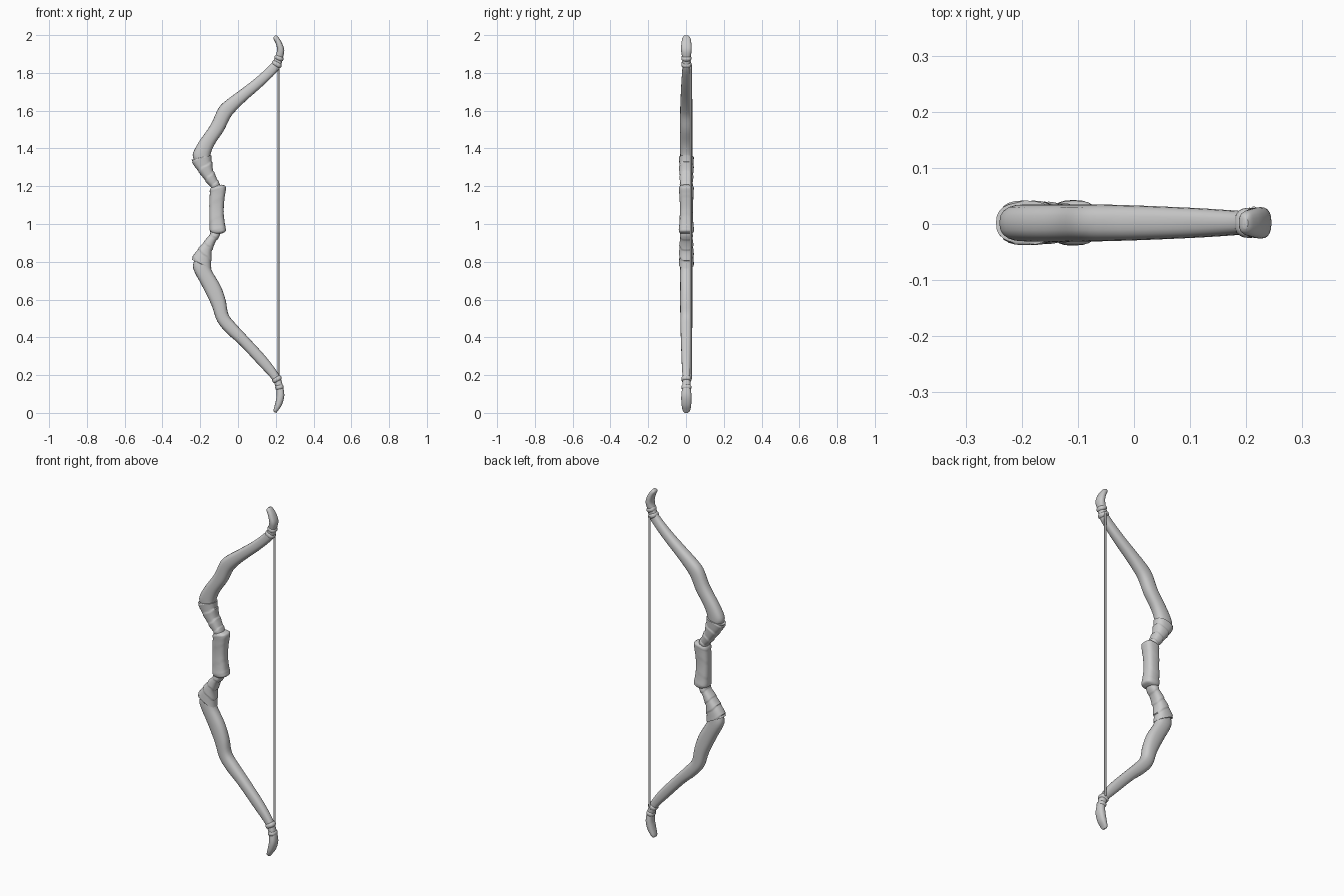
import bpy, bmesh, math
from mathutils import Vector


def curve_point(pts, u):
    """Catmull-Rom sample of a list of equal-length tuples, u in 0..1."""
    f = u * (len(pts) - 1)
    i = min(int(f), len(pts) - 2)
    t = f - i
    p0, p1, p2, p3 = (pts[max(0, min(len(pts) - 1, k))] for k in range(i - 1, i + 3))
    return [0.5 * (2 * b + (c - a) * t + (2 * a - 5 * b + 4 * c - d) * t * t
                   + (3 * b - a - 3 * c + d) * t ** 3)
            for a, b, c, d in zip(p0, p1, p2, p3)]


def loft(name, ribs, steps, sides=20, power=2.5, turns=0, ridge=0.0, cy=0.002, angle=50):
    """Skin over ribs (left x, left z, right x, right z, half depth); optional spiral ridges."""
    bm = bmesh.new()
    rings = []
    for s in range(steps + 1):
        u = s / steps
        lx, lz, rx, rz, d = curve_point(ribs, u)
        mid = Vector(((lx + rx) / 2, cy, (lz + rz) / 2))
        half = Vector(((rx - lx) / 2, 0, (rz - lz) / 2))
        ring = []
        for k in range(sides):
            a = 2 * math.pi * k / sides
            c, n = math.cos(a), math.sin(a)
            c = math.copysign(abs(c) ** (2 / power), c)
            n = math.copysign(abs(n) ** (2 / power), n)
            phase = (turns * u + 0.3 * math.cos(a)) % 1.0
            g = 1 + ridge * (phase - 0.5) if turns else 1
            ring.append(bm.verts.new(mid + half * c * g + Vector((0, d * n * g, 0))))
        rings.append(ring)
    for a, b in zip(rings, rings[1:]):
        for k in range(sides):
            j = (k + 1) % sides
            bm.faces.new((a[k], a[j], b[j], b[k]))
    bm.faces.new(rings[0])
    bm.faces.new(rings[-1])
    bmesh.ops.recalc_face_normals(bm, faces=bm.faces)
    me = bpy.data.meshes.new(name)
    bm.to_mesh(me)
    bm.free()
    ob = bpy.data.objects.new(name, me)
    bpy.context.collection.objects.link(ob)
    bpy.ops.object.select_all(action='DESELECT')
    ob.select_set(True)
    bpy.context.view_layer.objects.active = ob
    bpy.ops.object.shade_smooth_by_angle(angle=math.radians(angle))
    return ob


def binding(name, lx, lz, rx, rz, depth):
    """Rounded cord band around the limb."""
    across = Vector((rx - lx, rz - lz)).normalized()
    along = Vector((-across.y, across.x))
    ribs = []
    for off, grow in ((-0.013, -0.004), (-0.008, 0.002), (0, 0.004), (0.008, 0.002), (0.013, -0.004)):
        l = Vector((lx, lz)) + along * off - across * grow
        r = Vector((rx, rz)) + along * off + across * grow
        ribs.append((l.x, l.y, r.x, r.y, depth + grow))
    loft(name, ribs, 8)


# Upper limb, recurved tip to elbow to wrap
loft("upper_limb", [
    (0.194, 1.996, 0.203, 1.999, 0.010), (0.187, 1.984, 0.213, 1.990, 0.020),
    (0.200, 1.955, 0.231, 1.962, 0.026), (0.207, 1.920, 0.245, 1.920, 0.028),
    (0.195, 1.885, 0.235, 1.872, 0.022), (0.176, 1.850, 0.218, 1.820, 0.021),
    (0.100, 1.778, 0.138, 1.738, 0.026), (0.010, 1.708, 0.052, 1.662, 0.030),
    (-0.055, 1.660, 0.000, 1.612, 0.032), (-0.102, 1.615, -0.040, 1.565, 0.033),
    (-0.145, 1.525, -0.075, 1.495, 0.033), (-0.210, 1.430, -0.122, 1.425, 0.033),
    (-0.240, 1.365, -0.145, 1.372, 0.033), (-0.222, 1.325, -0.150, 1.335, 0.031)], 52)

# Lower limb, straighter than the upper one
loft("lower_limb", [
    (0.194, 0.003, 0.203, 0.000, 0.010), (0.188, 0.014, 0.212, 0.012, 0.020),
    (0.198, 0.055, 0.232, 0.042, 0.026), (0.205, 0.095, 0.245, 0.090, 0.027),
    (0.200, 0.135, 0.237, 0.145, 0.022), (0.178, 0.180, 0.215, 0.205, 0.021),
    (0.115, 0.248, 0.152, 0.292, 0.025), (0.010, 0.360, 0.052, 0.402, 0.029),
    (-0.060, 0.423, -0.008, 0.467, 0.031), (-0.110, 0.485, -0.050, 0.520, 0.032),
    (-0.140, 0.570, -0.065, 0.595, 0.033), (-0.188, 0.668, -0.092, 0.672, 0.033),
    (-0.237, 0.765, -0.140, 0.755, 0.033), (-0.225, 0.820, -0.150, 0.800, 0.031)], 52)

# Spiral wraps above and below the grip
loft("upper_wrap", [
    (-0.247, 1.340, -0.141, 1.364, 0.038), (-0.228, 1.302, -0.138, 1.325, 0.038),
    (-0.198, 1.262, -0.130, 1.283, 0.037), (-0.168, 1.222, -0.113, 1.245, 0.035),
    (-0.145, 1.195, -0.097, 1.212, 0.033), (-0.137, 1.170, -0.087, 1.180, 0.030)],
    48, 24, turns=4, ridge=-0.10)
loft("lower_wrap", [
    (-0.247, 0.812, -0.142, 0.764, 0.038), (-0.225, 0.850, -0.141, 0.810, 0.038),
    (-0.200, 0.882, -0.138, 0.855, 0.037), (-0.176, 0.912, -0.121, 0.900, 0.035),
    (-0.149, 0.947, -0.097, 0.938, 0.033), (-0.138, 0.985, -0.087, 0.975, 0.030)],
    48, 24, turns=4, ridge=-0.10)

# Waisted grip with faint wrapping
loft("grip", [
    (-0.130, 1.203, -0.085, 1.208, 0.028), (-0.147, 1.186, -0.064, 1.196, 0.039),
    (-0.150, 1.150, -0.069, 1.152, 0.037), (-0.152, 1.075, -0.076, 1.075, 0.034),
    (-0.151, 1.005, -0.070, 1.003, 0.037), (-0.148, 0.962, -0.064, 0.965, 0.040),
    (-0.130, 0.947, -0.085, 0.950, 0.030)], 48, 24, power=2.8, turns=5, ridge=0.03)

# Cord bands where the string meets the tips
binding("upper_tip_binding", 0.198, 1.887, 0.236, 1.870, 0.023)
binding("upper_string_binding", 0.185, 1.858, 0.226, 1.834, 0.023)
binding("lower_tip_binding", 0.201, 0.132, 0.237, 0.140, 0.023)
binding("lower_string_binding", 0.186, 0.167, 0.226, 0.190, 0.023)

# Bow string, running beside the limb tips
loft("bow_string", [(0.208, 0.18, 0.219, 0.18, 0.0055),
                    (0.208, 1.845, 0.219, 1.845, 0.0055)], 1, 10, power=2, cy=0.026)
